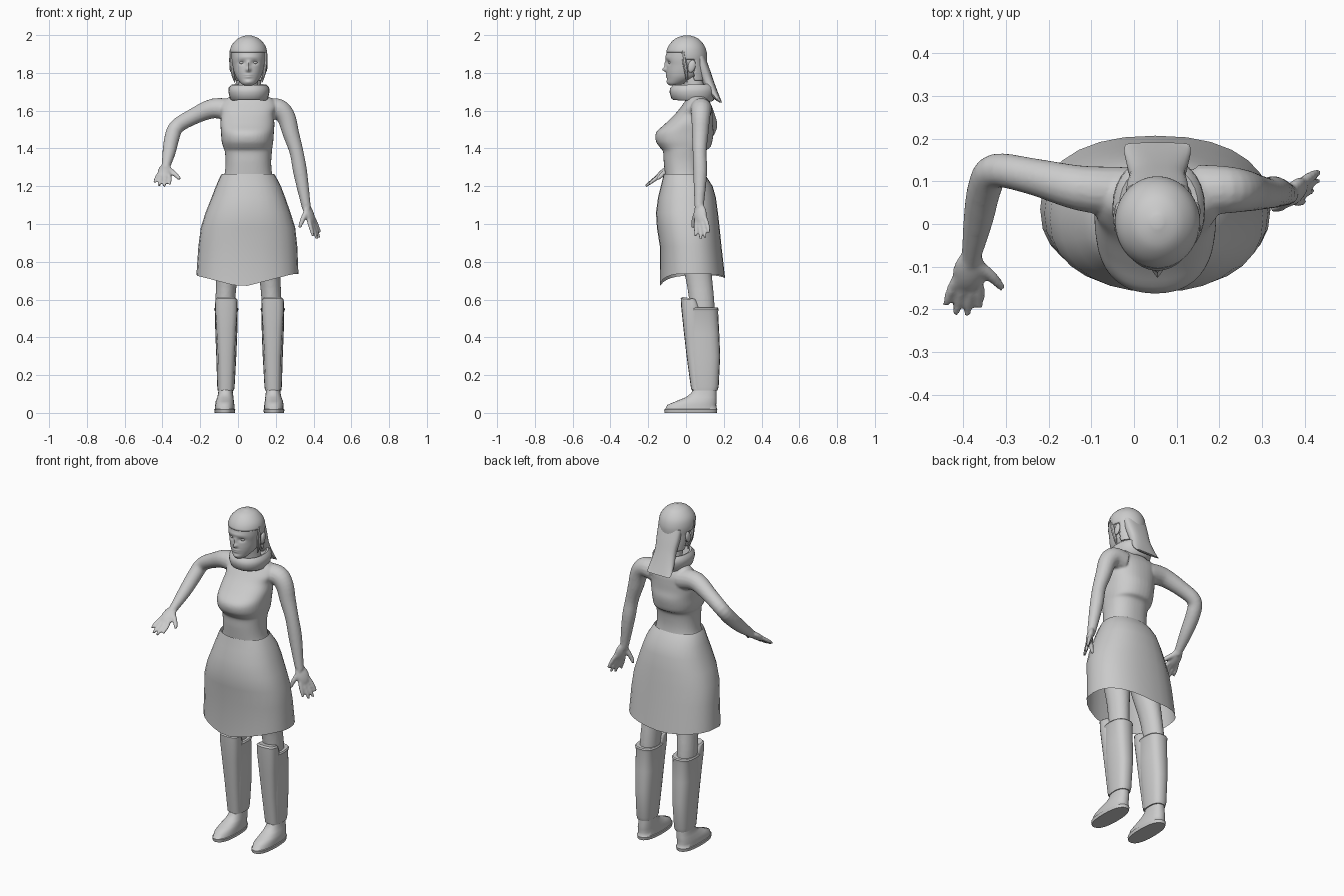
import bpy, bmesh, math
from mathutils import Vector, Matrix

CX = 0.055  # body centre line


def finish(bm, name, angle=40):
    bmesh.ops.recalc_face_normals(bm, faces=bm.faces)
    me = bpy.data.meshes.new(name)
    bm.to_mesh(me)
    bm.free()
    ob = bpy.data.objects.new(name, me)
    bpy.context.collection.objects.link(ob)
    bpy.ops.object.select_all(action='DESELECT')
    ob.select_set(True)
    bpy.context.view_layer.objects.active = ob
    bpy.ops.object.shade_smooth_by_angle(angle=math.radians(angle))
    return ob


def spline(rows, k):
    """Catmull-Rom resampling of tuples."""
    out = []
    for i in range(len(rows) - 1):
        a, b, c, d = (rows[max(0, min(len(rows) - 1, i + o))] for o in (-1, 0, 1, 2))
        for j in range(k):
            t = j / k
            out.append([0.5 * (2 * q + (r - p) * t + (2 * p - 5 * q + 4 * r - s) * t * t
                               + (3 * q - p - 3 * r + s) * t ** 3) for p, q, r, s in zip(a, b, c, d)])
    return out + [list(rows[-1])]


def bridge(bm, rings, caps=True):
    n = len(rings[0])
    for a, b in zip(rings, rings[1:]):
        for i in range(n):
            bm.faces.new((a[i], a[(i + 1) % n], b[(i + 1) % n], b[i]))
    if caps:
        bm.faces.new(rings[0])
        bm.faces.new(rings[-1])


def loft(bm, rows, n=24, p=2.0, k=1, caps=True, tilt=None):
    """Stack of horizontal superellipses: rows of (x, y, z, rx, ry)."""
    rings = []
    for j, (x, y, z, rx, ry) in enumerate(spline(rows, k)):
        ring = []
        for i in range(n):
            a = 2 * math.pi * i / n
            c, s = math.cos(a), math.sin(a)
            u = math.copysign(abs(c) ** (2 / p), c)
            v = math.copysign(abs(s) ** (2 / p), s)
            dz = -tilt[j] * v if tilt else 0
            ring.append(bm.verts.new((x + rx * u, y + ry * v, z + dz)))
        rings.append(ring)
    bridge(bm, rings, caps)
    return rings


def tube(bm, pts, n=12, k=4):
    """Round limb along (x, y, z, radius) points."""
    pts = spline(pts, k)
    P = [Vector(q[:3]) for q in pts]
    nrm = Vector((0.3, 0.9, 0.2))
    rings = []
    for i, q in enumerate(pts):
        t = (P[min(i + 1, len(P) - 1)] - P[max(i - 1, 0)]).normalized()
        nrm = (nrm - t * nrm.dot(t)).normalized()
        b = t.cross(nrm)
        rings.append([bm.verts.new(P[i] + q[3] * (math.cos(w) * nrm + math.sin(w) * b))
                      for w in (2 * math.pi * m / n for m in range(n))])
    bridge(bm, rings)


def ball(bm, loc, sx, sy, sz, rot=None):
    m = Matrix.Translation(loc) @ (rot or Matrix()) @ Matrix.Diagonal((sx, sy, sz, 1))
    bmesh.ops.create_uvsphere(bm, u_segments=20, v_segments=12, radius=1, matrix=m)


def hand(bm, wrist, tip, side, thumb):
    w, tip, s, thumb = Vector(wrist), Vector(tip), Vector(side), Vector(thumb)
    d = tip - w
    L = d.length
    d.normalize()
    s = (s - d * s.dot(d)).normalized()
    rot = Matrix((d, s, d.cross(s))).transposed().to_4x4()
    ball(bm, w + d * 0.052, 0.062, 0.038, 0.019, rot)
    for f in (-1.5, -0.5, 0.5, 1.5):
        a = w + d * 0.07 + s * f * 0.016
        b = w + d * (L - 0.012 * f * f) + s * f * 0.027
        m = (a + b) / 2 + s * f * 0.002
        tube(bm, [(*a, 0.012), (*m, 0.0115), (*b, 0.008)], 8, 3)
    a = w + d * 0.03 + s * 0.015
    m = (a + thumb) / 2 + s * 0.006
    tube(bm, [(*a, 0.016), (*m, 0.014), (*thumb, 0.009)], 8, 3)


# body: torso, neck, arms, hands and thighs fused into one skin
bm = bmesh.new()
loft(bm, [(.06, .02, 1.05, .15, .12), (.055, 0, 1.2, .14, .105), (.055, -.01, 1.27, .125, .102),
          (.055, -.013, 1.33, .121, .105), (.055, -.01, 1.385, .125, .112), (.052, -.005, 1.405, .13, .133),
          (.05, -.01, 1.44, .137, .15), (.05, -.006, 1.485, .14, .152), (.05, .015, 1.53, .143, .126),
          (.05, .04, 1.58, .14, .1), (.055, .055, 1.62, .15, .082), (.06, .06, 1.66, .125, .06),
          (.058, .055, 1.69, .07, .05)], n=40, p=2.3, k=4)
loft(bm, [(CX, .06, 1.62, .07, .06), (CX, .05, 1.69, .055, .055), (CX, .03, 1.8, .05, .055)], k=3)
tube(bm, [(-.03, .075, 1.6, .06), (-.13, .085, 1.612, .053), (-.24, .112, 1.567, .043), (-.325, .125, 1.515, .04),
          (-.35, .085, 1.455, .04), (-.365, .01, 1.38, .035), (-.38, -.07, 1.31, .024), (-.383, -.09, 1.292, .022)], 16)
tube(bm, [(.15, .08, 1.605, .06), (.215, .08, 1.607, .056), (.255, .078, 1.565, .05), (.28, .075, 1.48, .044),
          (.31, .072, 1.38, .037), (.33, .075, 1.27, .037), (.36, .07, 1.1, .025), (.367, .072, 1.08, .023)], 16)
hand(bm, (-.38, -.07, 1.31), (-.405, -.215, 1.2), (1, -.05, -.1), (-.308, -.152, 1.237))
hand(bm, (.36, .07, 1.1), (.425, .09, .92), (-.5, -.85, 0), (.325, .035, .98))
for s in (-1, 1):
    loft(bm, [(CX + s * .125, .095, .4, .045, .06), (CX + s * .123, .085, .57, .052, .066),
              (CX + s * .115, .07, .7, .056, .07), (CX + s * .098, .035, .9, .074, .085),
              (CX + s * .078, .02, 1.12, .078, .1)], k=4)
body = finish(bm, "body")
rm = body.modifiers.new("fuse", 'REMESH')
rm.mode = 'VOXEL'
rm.voxel_size = 0.0065
rm.use_smooth_shade = True
sm = body.modifiers.new("soften", 'SMOOTH')
sm.factor = 0.5
sm.iterations = 4

# head with sculpted face
bm = bmesh.new()
loft(bm, [(CX, -.062, 1.733, .02, .024), (CX, -.05, 1.745, .04, .046), (CX, -.022, 1.775, .064, .078),
          (CX, -.008, 1.805, .076, .095), (CX, 0, 1.84, .084, .103), (CX, 0, 1.88, .09, .106),
          (CX, .002, 1.925, .088, .1), (CX, .005, 1.965, .064, .072), (CX, .005, 1.985, .025, .03)], n=72, p=2.1, k=7)
bumps = [(0, 1.818, .011, .012, -.022), (0, 1.845, .009, .018, -.011), (0, 1.79, .02, .005, -.006),
         (0, 1.778, .018, .005, -.006), (0, 1.752, .02, .01, -.006), (0, 1.884, .05, .009, -.004),
         (-.034, 1.855, .017, .011, .011), (.034, 1.855, .017, .011, .011)]
for v in bm.verts:
    if v.co.y < -.03:
        v.co.y += sum(d * math.exp(-((v.co.x - CX - x) / sx) ** 2 - ((v.co.z - z) / sz) ** 2)
                      for x, z, sx, sz, d in bumps)
finish(bm, "head", 60)

for s, side in ((-1, "right"), (1, "left")):
    bm = bmesh.new()
    ball(bm, (CX + s * .034, -.081, 1.855), .014, .012, .009)
    finish(bm, side + "_eye")
    bm = bmesh.new()
    ball(bm, (CX + s * .09, .03, 1.835), .011, .02, .034, Matrix.Rotation(-.25, 4, 'X'))
    finish(bm, side + "_ear")
    # strand of hair in front of the ear
    bm = bmesh.new()
    tube(bm, [(CX + s * .09, -.015, 1.92, .009), (CX + s * .09, -.008, 1.86, .012),
              (CX + s * .083, .002, 1.8, .01), (CX + s * .072, .005, 1.75, .003)], 8)
    finish(bm, side + "_hair_strand")

# hair cap, cut away over the face
bm = bmesh.new()
loft(bm, [(CX, .045, 1.76, .075, .06), (CX, .03, 1.8, .084, .08), (CX, .01, 1.85, .094, .1),
          (CX, .003, 1.9, .1, .108), (CX, .003, 1.945, .089, .094), (CX, .004, 1.982, .055, .06),
          (CX, .005, 1.999, .012, .014)], n=48, k=5)
bmesh.ops.delete(bm, geom=[v for v in bm.verts if v.co.z < 1.9 and v.co.y < -.012
                           or v.co.z < 1.865 and v.co.y < .035], context='VERTS')
hair = finish(bm, "hair_cap")
hair.modifiers.new("thickness", 'SOLIDIFY').thickness = 0.008

# tail of hair hanging behind
bm = bmesh.new()
loft(bm, [(CX, .07, 1.89, .075, .03), (CX, .088, 1.83, .072, .034), (CX, .112, 1.765, .066, .032),
          (CX, .14, 1.705, .072, .026), (CX, .168, 1.66, .078, .016), (CX, .185, 1.643, .076, .006)], p=2.6, k=4)
finish(bm, "hair_tail")

# rolled collar
bm = bmesh.new()
loft(bm, [(CX + .003, .035, z, r, r * 1.12) for z, r in
          ((1.67, .07), (1.652, .09), (1.66, .1), (1.7, .109), (1.722, .107), (1.738, .093), (1.735, .082), (1.68, .068))],
     n=28, p=2.2, caps=False, tilt=[.004] * 3 + [-.003] * 5)
finish(bm, "collar", 50)

# open skirt with pointed front hem
bm = bmesh.new()
rings = loft(bm, [(.05, .035, .72, .27, .172), (.052, .025, .88, .262, .163), (.053, .012, .98, .25, .166),
                  (.053, .005, 1.06, .225, .164), (.055, .005, 1.14, .195, .153), (.055, .004, 1.2, .172, .137),
                  (.053, -.006, 1.25, .148, .115), (.053, -.01, 1.265, .138, .108)], n=28, p=2.3, caps=False)
for v in rings[0]:
    f = min(1, abs(v.co.x - .02) / .27)
    v.co.z = .665 + .07 * f if v.co.y < .03 else .71 + .025 * f
finish(bm, "skirt", 60)

# boots: shoe, shaft and shin guard on each side
for s, side in ((-1, "right"), (1, "left")):
    c = .06 + s * .13
    bm = bmesh.new()
    loft(bm, [(c, .025, 0, .053, .138), (c, .025, .018, .056, .141), (c, .027, .02, .052, .137),
              (c, .03, .042, .051, .13), (c, .055, .062, .048, .107), (c - s * .003, .08, .082, .043, .082),
              (c - s * .004, .095, .105, .039, .066), (c - s * .005, .1, .15, .036, .06)], n=28, p=2.4)
    finish(bm, side + "_shoe", 50)
    bm = bmesh.new()
    c = .061 + s * .123
    loft(bm, [(c + s * .002, .1, .118, .043, .066), (c + s * .002, .101, .14, .046, .072),
              (c, .097, .3, .053, .084), (c, .09, .42, .058, .086), (c, .086, .535, .06, .084),
              (c, .086, .55, .065, .086), (c, .086, .557, .06, .082)], n=20, p=2.6)
    finish(bm, side + "_boot_shaft", 35)
    bm = bmesh.new()
    loft(bm, [(c + s * .002, .075, .125, .04, .048), (c, .055, .3, .046, .052), (c, .038, .45, .054, .052),
              (c, .025, .555, .06, .05), (c, .016, .6, .058, .044), (c, .016, .608, .05, .036)],
         n=16, p=2.8, tilt=[0, 0, 0, 0, .006, .006])
    finish(bm, side + "_shin_guard", 35)
